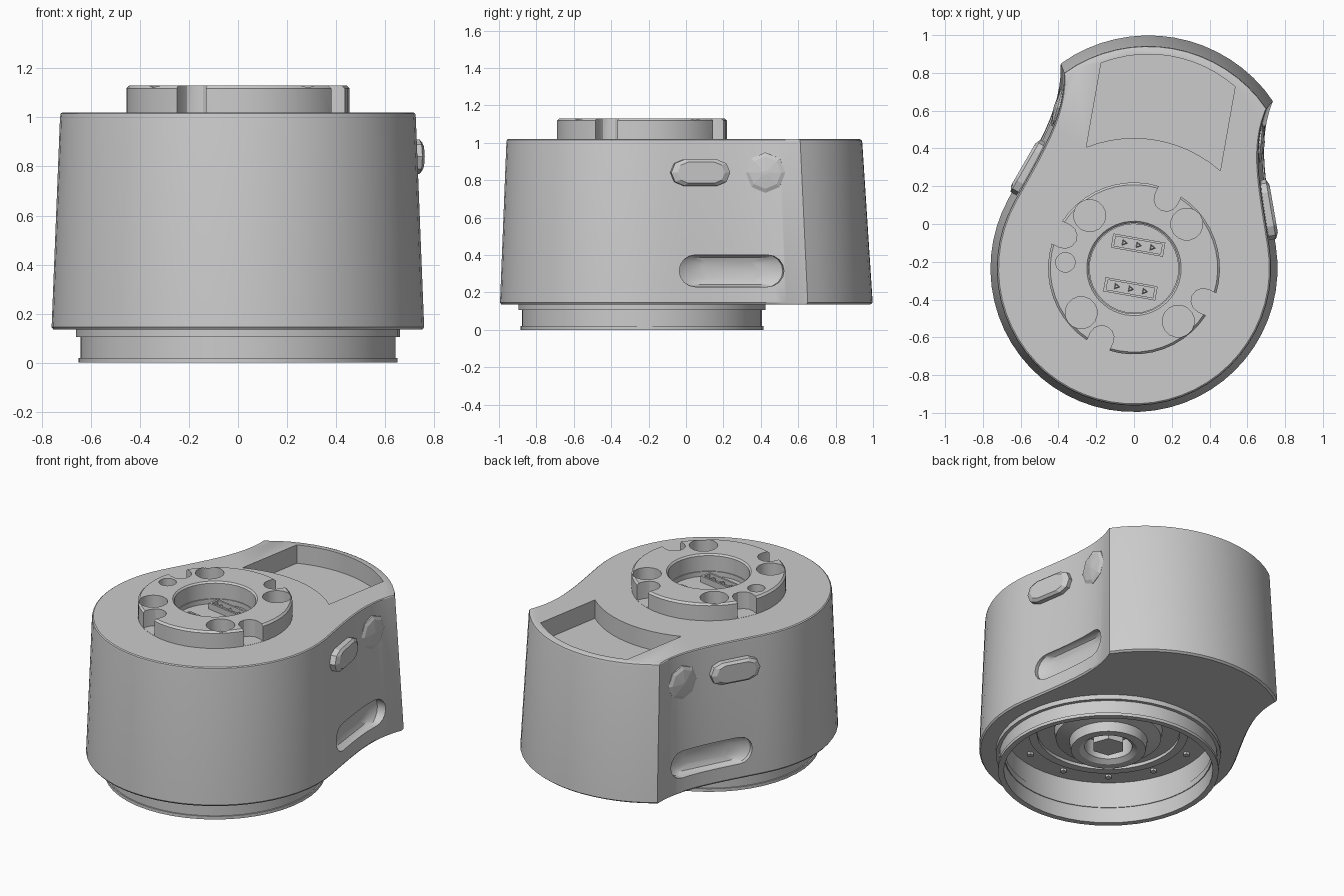
import bpy, bmesh
from math import sin, cos, pi, radians, asin
from mathutils import Vector, Matrix
from mathutils.geometry import interpolate_bezier

if "Cube" in bpy.data.objects:
    bpy.data.objects.remove(bpy.data.objects["Cube"])

# One grey material for the whole casing
grey = bpy.data.materials.new("casing grey")
grey.use_nodes = True
grey.diffuse_color = (0.6, 0.6, 0.6, 1)
grey.node_tree.nodes["Principled BSDF"].inputs["Base Color"].default_value = (0.6, 0.6, 0.6, 1)

# Working frame: origin on the round axis, turned so the tail lies along +y
FRAME = Matrix.Translation((0, -0.235, 0)) @ Matrix.Rotation(radians(-10), 4, 'Z')


def finish(name, bm):
    bmesh.ops.recalc_face_normals(bm, faces=bm.faces)
    bm.transform(FRAME)
    mesh = bpy.data.meshes.new(name)
    bm.to_mesh(mesh)
    bm.free()
    mesh.materials.append(grey)
    ob = bpy.data.objects.new(name, mesh)
    bpy.context.collection.objects.link(ob)
    return ob


def activate(ob):
    bpy.ops.object.select_all(action='DESELECT')
    ob.select_set(True)
    bpy.context.view_layer.objects.active = ob


def smooth(ob, angle=30):
    activate(ob)
    bpy.ops.object.shade_smooth_by_angle(angle=radians(angle))


def loft(name, rings):
    """Skin matching rings of points and cap both ends."""
    bm = bmesh.new()
    rows = [[bm.verts.new(p) for p in ring] for ring in rings]
    n = len(rows[0])
    for a, b in zip(rows, rows[1:]):
        for i in range(n):
            j = (i + 1) % n
            bm.faces.new((a[i], a[j], b[j], b[i]))
    bm.faces.new(rows[0])
    bm.faces.new(rows[-1])
    return finish(name, bm)


def lathe(name, profile, steps=48):
    """Spin a closed (radius, height) profile into a ring."""
    bm = bmesh.new()
    rows = [[bm.verts.new((r * cos(2 * pi * k / steps), r * sin(2 * pi * k / steps), z))
             for r, z in profile] for k in range(steps)]
    n = len(profile)
    for k in range(steps):
        a, b = rows[k], rows[(k + 1) % steps]
        for i in range(n):
            j = (i + 1) % n
            bm.faces.new((a[i], a[j], b[j], b[i]))
    return finish(name, bm)


def prism(name, outline, levels):
    """Stack (height, scale) copies of a flat outline."""
    return loft(name, [[(x * s, y * s, z) for x, y in outline] for z, s in levels])


def circle(r, n=32, x=0, y=0):
    return [(x + r * cos(2 * pi * k / n), y + r * sin(2 * pi * k / n)) for k in range(n)]


def stadium(length, r, n):
    """Pill outline: half length and end radius, n steps per end."""
    end = [(length - r + r * cos(a), r * sin(a))
           for a in [pi * k / n - pi / 2 for k in range(n + 1)]]
    if length - r < 0.001:
        return circle(r, 2 * n)
    return end + [(-x, -y) for x, y in end]


def carve(ob, cutters):
    for c in cutters:
        c.hide_render = True
        mod = ob.modifiers.new("cut", 'BOOLEAN')
        mod.operation, mod.solver, mod.object = 'DIFFERENCE', 'EXACT', c
        activate(ob)
        bpy.ops.object.modifier_apply(modifier=mod.name)
        bpy.data.objects.remove(c)


def side_pad(name, side, pos, normal, outline, layers):
    """Loft an outline on the side wall; layers are (outward offset, scale)."""
    n = Vector((side * normal[0], normal[1], 0)).normalized()
    t = Vector((-n.y, n.x, 0))
    p = Vector((side * pos[0], pos[1], pos[2]))
    up = Vector((0, 0, 1))
    return loft(name, [[p + t * a * s + up * b * s + n * d for a, b in outline]
                       for d, s in layers])


# Body outline: round front, concave waist, arched tail
waist = [(p.x, p.y) for p in interpolate_bezier(
    Vector((0.718, 0.25, 0)), Vector((0.6, 0.59, 0)),
    Vector((0.525, 0.78, 0)), Vector((0.57, 1.0, 0)), 12)]
half = asin(0.57 / 0.8)
tail = [(0.8 * sin(a), 0.44 + 0.8 * cos(a)) for a in [half * (1 - k / 8) for k in range(1, 16)]]
start = asin(0.25 / 0.76)
sweep = pi + 2 * start
front = [(0.76 * cos(a), 0.76 * sin(a)) for a in [pi - start + sweep * k / 36 for k in range(1, 36)]]
outline = waist + tail + [(-x, y) for x, y in reversed(waist)] + front
body = prism("body", outline,
             [(0.135, 0.99), (0.145, 1), (1.0, 0.955), (1.015, 0.952), (1.02, 0.943)])

# Tail tray, socket floor, underside cavity and finger scoops
edge = [-0.36 + 0.72 * k / 12 for k in range(13)]
tray = [(x, (0.69 ** 2 - x * x) ** 0.5) for x in edge]
tray += [(x, 0.44 + (0.7 ** 2 - x * x) ** 0.5) for x in reversed(edge)]
cuts = [prism("tray_cutter", tray, [(0.9, 1), (1.1, 1)]),
        prism("socket_cutter", circle(0.235), [(0.99, 1), (1.1, 1)]),
        prism("cavity_cutter", circle(0.615, 48), [(0.05, 1), (0.27, 1)])]
for side in (-1, 1):
    cuts.append(side_pad("scoop_cutter", side, (0.6, 0.59, 0.315), (0.95, 0.29),
                         stadium(0.28, 0.085, 8),
                         [(0.15, 1), (-0.02, 1), (-0.045, 0.85), (-0.06, 0.55)]))
carve(body, cuts)
smooth(body)

# Side buttons
for side, label in ((-1, "right"), (1, "left")):
    side_pad(label + "_bar_button", side, (0.645, 0.43, 0.84), (0.94, 0.34),
             stadium(0.16, 0.07, 4), [(-0.06, 1), (0.015, 1), (0.03, 0.8)])
    side_pad(label + "_round_button", side, (0.535, 0.765, 0.84), (0.99, 0.09),
             stadium(0.108, 0.108, 4), [(-0.04, 1), (0.012, 1), (0.022, 0.8), (0.032, 0.1)])

# Lower collar with flange
smooth(lathe("collar", [(0.615, 0), (0.65, 0), (0.65, 0.02), (0.642, 0.02), (0.642, 0.105),
                        (0.662, 0.105), (0.662, 0.14), (0.61, 0.14), (0.61, 0.1), (0.615, 0.1)]))

# Mounting ring on top, with open notches and screw holes
ring = lathe("mounting_ring", [(0.24, 1.0), (0.455, 1.0), (0.455, 1.118), (0.443, 1.13),
                               (0.25, 1.13), (0.24, 1.12)])
cuts = []
for k in range(4):
    a = radians(75 + 90 * k)
    slot = [((x + 0.49) * cos(a) - y * sin(a), (x + 0.49) * sin(a) + y * cos(a))
            for x, y in stadium(0.15, 0.065, 6)]
    cuts.append(prism("notch_cutter", slot, [(1.021, 1), (1.2, 1)]))
holes = [(50 + 90 * k, 0.085) for k in range(4)] + [(185, 0.052)]
for angle, r in holes:
    a = radians(angle)
    cuts.append(prism("hole_cutter", circle(r, 16, 0.365 * cos(a), 0.365 * sin(a)),
                      [(1.05, 1), (1.2, 1)]))
carve(ring, cuts)
smooth(ring)

# Two connector blocks in the socket, each a framed slot with three pins
for v, label in ((0.125, "rear"), (-0.11, "front")):
    def rect(w, h):
        return [(-w, v - h), (w, v - h), (w, v + h), (-w, v + h)]
    rim = [(0.14, 0.038, 0.98), (0.14, 0.038, 1.03), (0.125, 0.026, 1.03), (0.125, 0.026, 1.0)]
    loft(label + "_connector", [[(x, y, z) for x, y in rect(w, h)] for w, h, z in rim])
    for x in (-0.075, 0, 0.075):
        loft(label + "_pin", [[(px, py, z) for px, py in circle(r, 3, x, v)]
                              for r, z in ((0.022, 0.99), (0.012, 1.025))])

# Underside: guide ring, stepped hub with hexagonal opening, ring of studs
smooth(lathe("guide_ring", [(0.42, 0.28), (0.42, 0.25), (0.47, 0.25), (0.47, 0.28)]))
smooth(lathe("hub", [(0.14, 0.28), (0.14, 0.16), (0.17, 0.14), (0.22, 0.14), (0.23, 0.2),
                     (0.31, 0.22), (0.32, 0.28)]))
prism("hub_hexagon", circle(0.1, 6), [(0.28, 1), (0.16, 1)])
for k in range(12):
    a = 2 * pi * k / 12
    prism("stud", circle(0.02, 6, 0.53 * cos(a), 0.53 * sin(a)), [(0.28, 1), (0.255, 1)])
